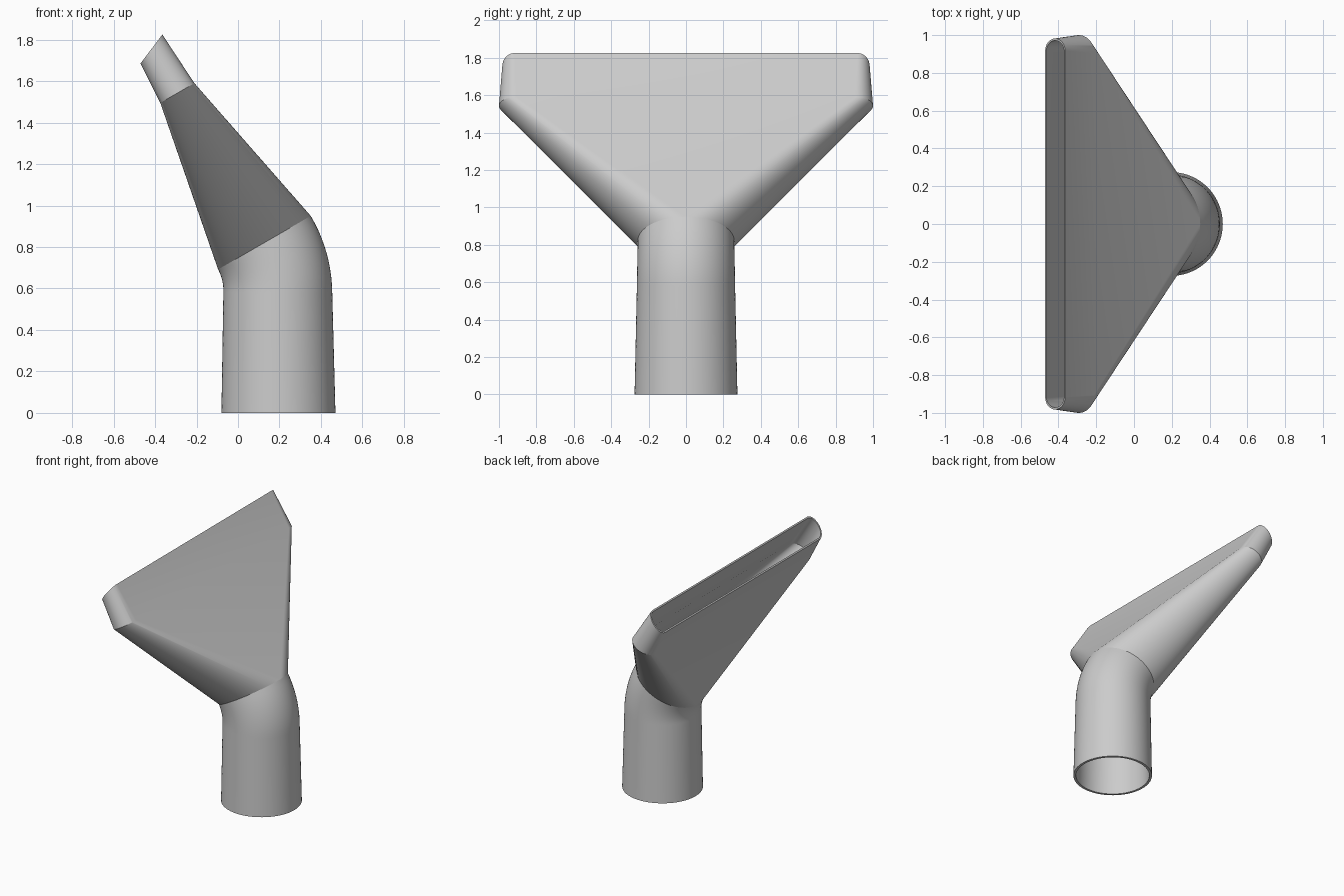
import bpy, bmesh
from math import sin, cos, pi, radians

cube = bpy.data.objects.get("Cube")
if cube:
    bpy.data.objects.remove(cube)

grey = bpy.data.materials.new("plain grey plastic")
grey.use_nodes = True
colour = (0.6, 0.6, 0.6, 1)
grey.diffuse_color = colour
grey.node_tree.nodes["Principled BSDF"].inputs["Base Color"].default_value = colour

HALF = 40       # segments per half ring
WALL = 0.018


def ring(x, z, tilt, thick, end, straight, wall=0):
    """Slot-shaped section: two half ellipses joined by straight sides."""
    a, b, t = thick - wall, end - wall, radians(tilt)
    points = []
    for side in (0, 1):
        shift = -straight if side else straight
        for i in range(HALF + 1):
            ang = pi * (side + i / HALF)
            u = a * cos(ang)
            points.append((x + u * cos(t), b * sin(ang) + shift, z + u * sin(t)))
    return points


def loft(name, rings):
    bm = bmesh.new()
    loops = [[bm.verts.new(p) for p in r] for r in rings]
    for low, high in zip(loops, loops[1:]):
        n = len(low)
        for i in range(n):
            j = (i + 1) % n
            bm.faces.new((low[i], low[j], high[j], high[i]))
    bmesh.ops.remove_doubles(bm, verts=bm.verts, dist=1e-5)
    mesh = bpy.data.meshes.new(name)
    bm.to_mesh(mesh)
    bm.free()
    mesh.materials.append(grey)
    ob = bpy.data.objects.new(name, mesh)
    bpy.context.collection.objects.link(ob)
    bpy.ops.object.select_all(action='DESELECT')
    ob.select_set(True)
    bpy.context.view_layer.objects.active = ob
    bpy.ops.object.shade_smooth_by_angle(angle=radians(14))
    return ob


# Tapered hose socket with a thirty degree bend
pivot_x, pivot_z, bend = -0.29, 0.58, 0.482
sections = [(0.195, 0, 0, 0.275, 0.275, 0)]
STEPS = 10
for k in range(STEPS + 1):
    tilt = 30 * k / STEPS
    r = 0.2625 - 0.0045 * k / STEPS
    sections.append((pivot_x + bend * cos(radians(tilt)),
                     pivot_z + bend * sin(radians(tilt)), tilt, r, r, 0))
inside = [ring(*s, wall=WALL) for s in reversed(sections)]
outside = [ring(*s) for s in sections]
loft("hose_socket", inside + outside)

# Flared head that narrows to a wide slot, ending in an angled mouth
head = [sections[-1],
        (-0.2925, 1.5425, 30, 0.095, 0.095, 0.905),
        (-0.4175, 1.755, 53, 0.0875, 0.065, 0.917)]
walls = (WALL, 0.014, 0.011)
outside = [ring(*s) for s in head]
inside = [ring(*s, wall=w) for s, w in zip(head, walls)]
loft("flared_head", outside + inside[::-1])
